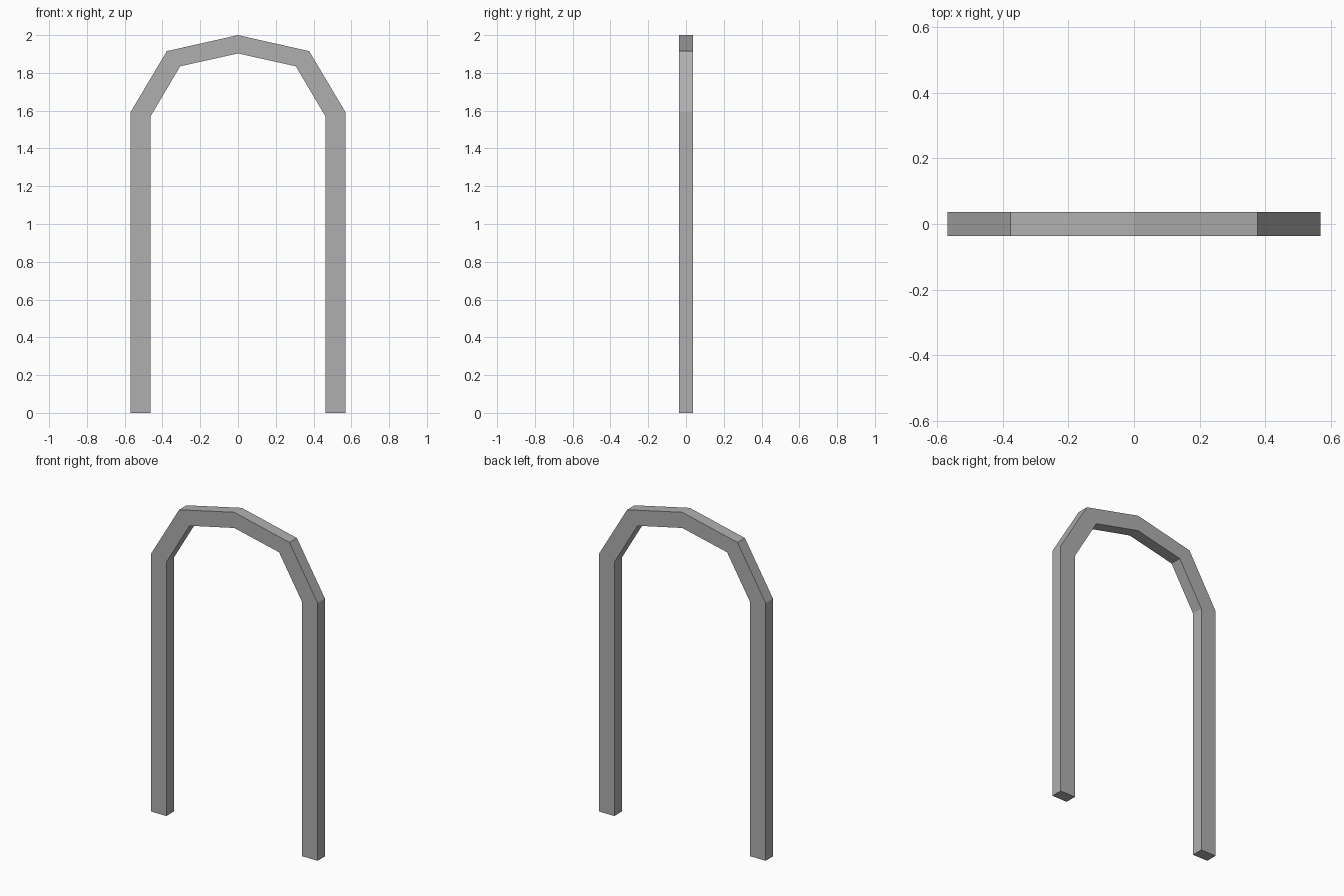
import bpy, bmesh

if "Cube" in bpy.data.objects:
    bpy.data.objects.remove(bpy.data.objects["Cube"])

HALF_DEPTH = 0.036

# Half of the arch: (outer, inner) corner pairs from the foot to the apex
half = [((0.569, 0.0), (0.464, 0.0)),
        ((0.569, 1.592), (0.464, 1.568)),
        ((0.377, 1.915), (0.306, 1.835)),
        ((0.0, 2.0), (0.0, 1.903))]

# Mirror the half to get the full run of mitred sections
mirrored = [((-o[0], o[1]), (-i[0], i[1])) for o, i in reversed(half[:-1])]
sections = half + mirrored

# Arched frame: a rectangular ring at each mitre, bridged along the path
bm = bmesh.new()
rings = []
for outer, inner in sections:
    corners = [(outer, -1), (outer, 1), (inner, 1), (inner, -1)]
    rings.append([bm.verts.new((p[0], s * HALF_DEPTH, p[1])) for p, s in corners])
for a, b in zip(rings, rings[1:]):
    for k in range(4):
        n = (k + 1) % 4
        bm.faces.new((a[k], a[n], b[n], b[k]))

# Feet caps
bm.faces.new(rings[0])
bm.faces.new(rings[-1])
bmesh.ops.recalc_face_normals(bm, faces=bm.faces)

mesh = bpy.data.meshes.new("arched_door_frame")
bm.to_mesh(mesh)
bm.free()
frame = bpy.data.objects.new("arched_door_frame", mesh)
bpy.context.collection.objects.link(frame)

# Dark grey finish
grey = bpy.data.materials.new("dark_grey")
grey.diffuse_color = (0.43, 0.43, 0.43, 1.0)
grey.use_nodes = True
grey.node_tree.nodes["Principled BSDF"].inputs["Base Color"].default_value = grey.diffuse_color
mesh.materials.append(grey)
